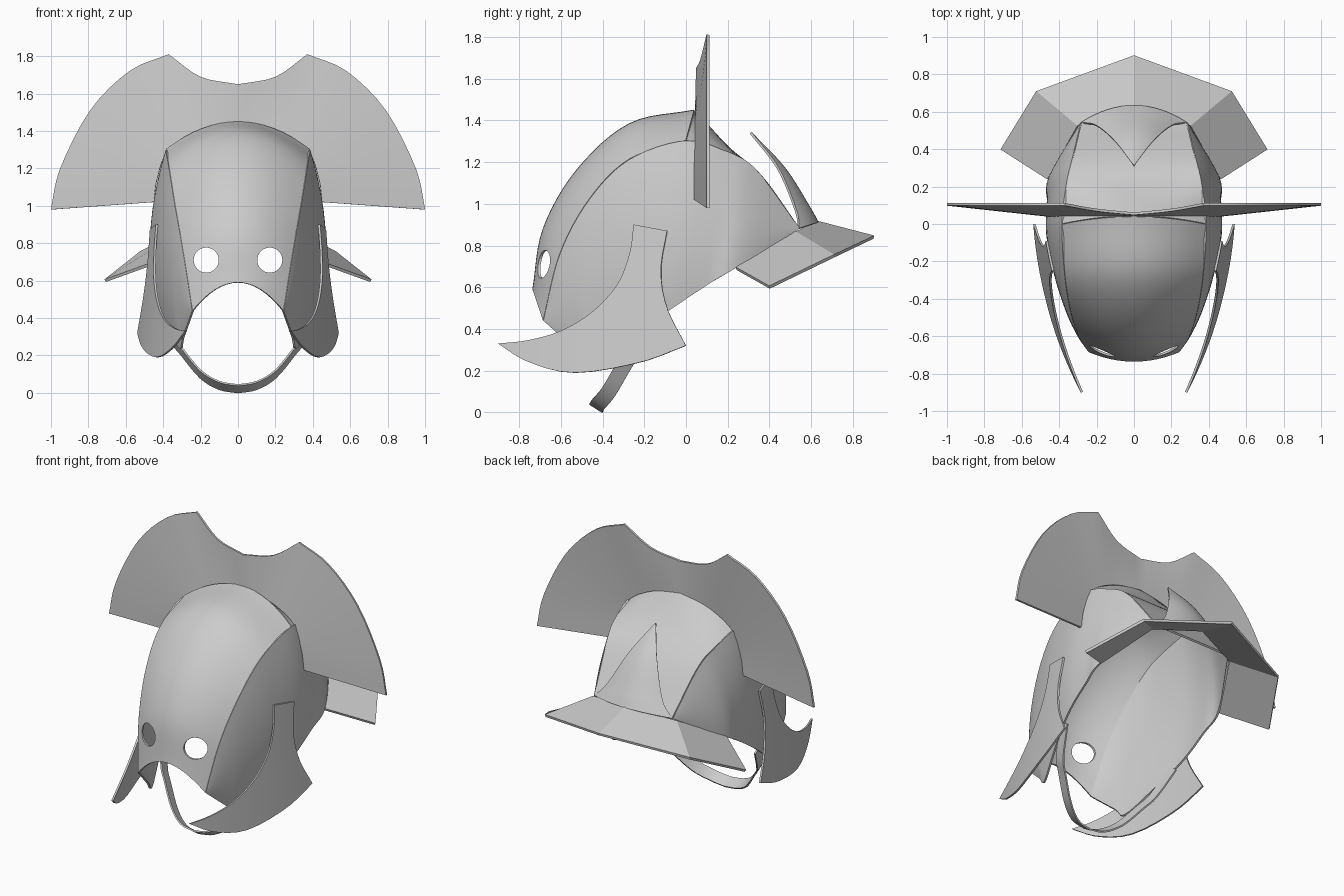
import bpy, bmesh, math
from mathutils import Vector

cube = bpy.data.objects.get("Cube")
if cube:
    bpy.data.objects.remove(cube)

steel = bpy.data.materials.new("plain_steel_grey")
steel.use_nodes = True
steel.diffuse_color = (0.6, 0.6, 0.6, 1)
steel.node_tree.nodes["Principled BSDF"].inputs["Base Color"].default_value = (0.6, 0.6, 0.6, 1)


def curve(points, n=24):
    """Sample a smooth curve through the points."""
    p = [Vector(q) for q in points]
    p = [2 * p[0] - p[1]] + p + [2 * p[-1] - p[-2]]
    out = []
    for i in range(n + 1):
        f = i / n * (len(points) - 1)
        k = min(int(f), len(points) - 2)
        t = f - k
        a, b, c, d = p[k:k + 4]
        out.append(0.5 * (2 * b + (c - a) * t + (2 * a - 5 * b + 4 * c - d) * t ** 2
                          + (3 * b - a - 3 * c + d) * t ** 3))
    return out


def sheet(name, rows, thick=0.012, smooth=True):
    """Skin a grid of points and give it thickness."""
    bm = bmesh.new()
    grid = [[bm.verts.new(p) for p in row] for row in rows]
    for r0, r1 in zip(grid, grid[1:]):
        for i in range(len(r0) - 1):
            bm.faces.new((r0[i], r0[i + 1], r1[i + 1], r1[i]))
    bmesh.ops.remove_doubles(bm, verts=bm.verts, dist=0.0005)
    bmesh.ops.recalc_face_normals(bm, faces=bm.faces)
    mesh = bpy.data.meshes.new(name)
    bm.to_mesh(mesh)
    bm.free()
    obj = bpy.data.objects.new(name, mesh)
    bpy.context.collection.objects.link(obj)
    mesh.materials.append(steel)
    solid = obj.modifiers.new("thickness", "SOLIDIFY")
    solid.thickness, solid.offset = thick, 0
    bpy.ops.object.select_all(action="DESELECT")
    obj.select_set(True)
    bpy.context.view_layer.objects.active = obj
    bpy.ops.object.modifier_apply(modifier="thickness")
    if smooth:
        bpy.ops.object.shade_smooth_by_angle(angle=math.radians(35))
    return obj


def arch(centre, edge, n=16):
    """Rows that bow from one edge over the centre to the mirrored edge."""
    rows = []
    for c, e in zip(centre, edge):
        row = []
        for i in range(n + 1):
            u = 2 * i / n - 1
            q = c.lerp(e, u * u)
            row.append((e.x * u, q.y, q.z))
        rows.append(row)
    return rows


def flip(rows):
    return [[(-p[0], p[1], p[2]) for p in row] for row in rows]


def pair(name, rows, thick=0.012):
    sheet("left_" + name, rows, thick)
    sheet("right_" + name, flip(rows), thick)


# Shell: central band in front and behind, with side panels below the ridge
ridge = [(.24, -.68, .44), (.29, -.6, .76), (.335, -.46, 1.02), (.365, -.27, 1.21),
         (.38, 0, 1.3), (.355, .22, 1.235), (.325, .35, 1.14), (.28, .54, .88)]
rim = [(.24, -.68, .44), (.29, -.52, .3), (.31, -.45, .24), (.38, -.27, .36),
       (.44, -.08, .49), (.455, .1, .61), (.45, .25, .7), (.28, .54, .88)]
brow = [(0, -.73, .59), (0, -.68, .88), (0, -.52, 1.16), (0, -.27, 1.38), (0, .04, 1.445)]
crown = [(0, .04, 1.445), (0, .2, 1.27), (0, .36, 1.13), (0, .54, .88)]
mask = sheet("front_shell", arch(curve(brow), curve(ridge[:5])))
sheet("back_shell", arch(curve(crown), curve(ridge[4:])))

side = []
top_edge, low_edge = curve(ridge, 42), curve(rim, 42)
for i, (a, b) in enumerate(zip(top_edge, low_edge)):
    bulge = 0.05 * math.sin(math.pi * i / 42)
    side.append([a.lerp(b, s / 12) + Vector((bulge * 4 * s / 12 * (1 - s / 12), 0, 0))
                 for s in range(13)])
pair("side_shell", side)

# Eye holes cut through the front shell
for x in (-.17, .17):
    bpy.ops.mesh.primitive_cylinder_add(vertices=32, radius=.067, depth=.6,
                                        location=(x, -.7, .71), rotation=(math.pi / 2, 0, 0))
    cutter = bpy.context.object
    cutter.name = "eye_cutter"
    cutter.hide_render = True
    cut = mask.modifiers.new("eye_hole", "BOOLEAN")
    cut.operation, cut.solver, cut.object = "DIFFERENCE", "EXACT", cutter
    bpy.context.view_layer.objects.active = mask
    bpy.ops.object.modifier_apply(modifier="eye_hole")
    bpy.data.objects.remove(cutter)

# Pointed plate at the back
plate_mid = [(0, .31, 1.34), (0, .47, 1.17), (0, .585, .99), (0, .63, .91)]
plate_edge = [(0, .31, 1.34), (.1, .44, 1.17), (.2, .525, .97), (.28, .54, .88)]
sheet("back_plate", arch(curve(plate_mid), curve(plate_edge)))

# Transverse crest, dished slightly towards the front
inner = curve([(.45, .045, 1.02), (.43, .045, 1.15), (.37, .05, 1.3),
               (.2, .05, 1.4), (0, .05, 1.44)], 24)
outer = curve([(1, .105, .98), (.95, .105, 1.2), (.79, .105, 1.51),
               (.58, .105, 1.72), (.37, .105, 1.81)], 16)
outer += curve([(.37, .105, 1.81), (.2, .075, 1.69), (0, .055, 1.65)], 8)[1:]
half = [[a.lerp(b, s / 6) for s in range(7)] for a, b in zip(inner, outer)]
sheet("crest", half + flip(half)[-2::-1], .014)

# Faceted neck guard
guard_in = [(.46, .24, .69), (.3, .525, .86), (0, .63, .91)]
guard_out = [(.71, .4, .6), (.52, .71, .75), (0, .9, .84)]
rows = [[Vector(a), Vector(b)] for a, b in zip(guard_in, guard_out)]
sheet("neck_guard", rows + flip(rows)[-2::-1], .016, smooth=False)


# Flared cheek guards, outlined from the side
def cheek_point(p):
    y, z = p.y, p.z
    return Vector((.535 + .12 * y - .18 * y * y - .1 * (z - .3), y, z))


def outline(points, n):
    return curve([(0, y, z) for y, z in points], n)


lead = outline([(-.25, .9), (-.27, .76), (-.33, .61), (-.45, .48),
                (-.6, .39), (-.76, .345), (-.9, .33)], 24)
trail = outline([(-.09, .87), (-.12, .68), (-.09, .5), (0, .32)], 10)
trail += outline([(0, .32), (-.22, .24), (-.53, .19), (-.75, .24), (-.9, .33)], 14)[1:]
cheek = [[cheek_point(a.lerp(b, s / 8)) for s in range(9)] for a, b in zip(lead, trail)]
pair("cheek_guard", cheek)

# Chin strap
path = curve([(.42, -.14, .46), (.36, -.25, .3), (.3, -.3, .22), (.2, -.37, .1),
              (.1, -.42, .04), (0, -.43, .022)], 20)
across = Vector((0, .84, -.54)) * .037
strap = [[p - across, p + across] for p in path]
sheet("chin_strap", strap + flip(strap)[-2::-1], .01)
